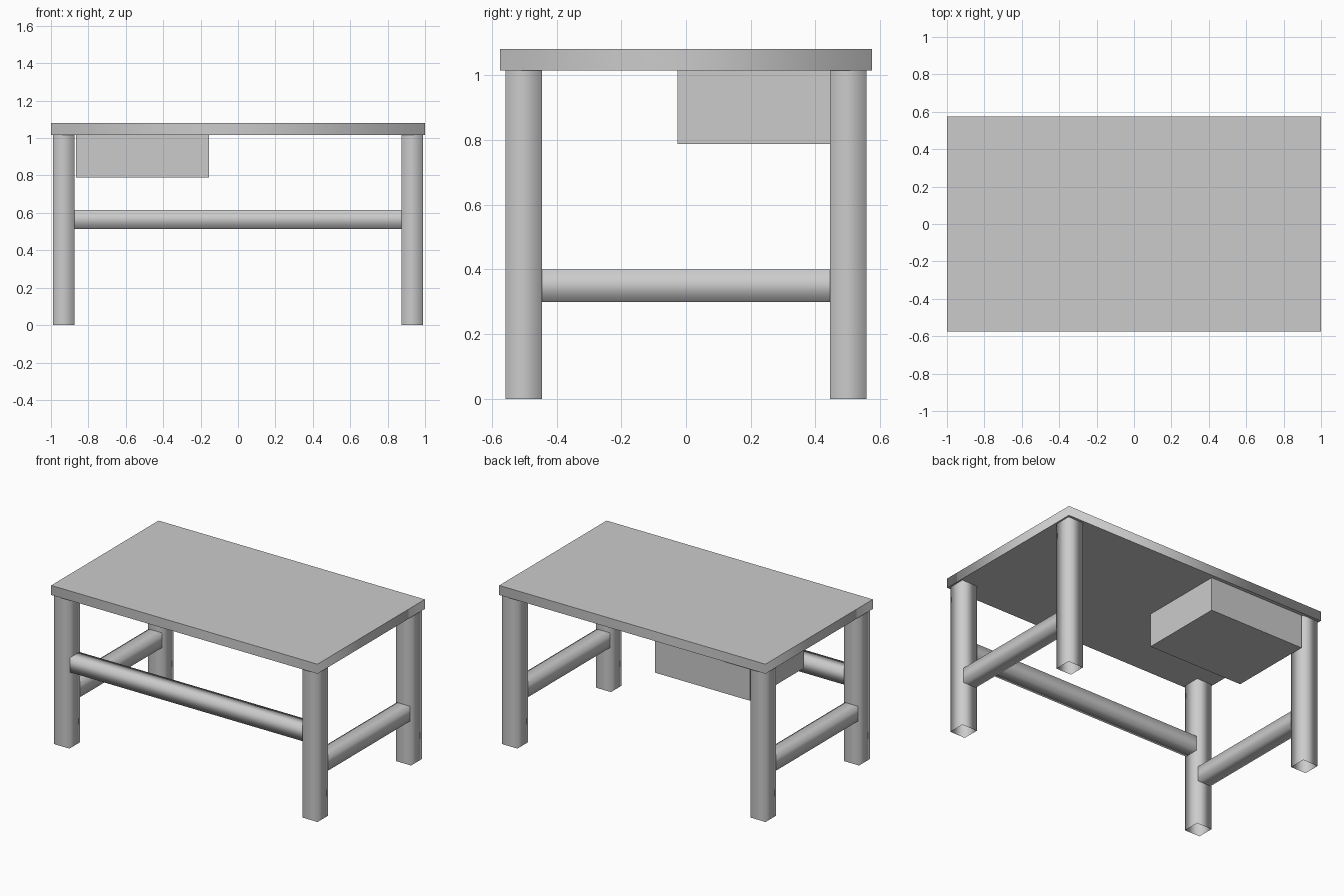
import bpy, bmesh
from mathutils import Vector

if "Cube" in bpy.data.objects:
    bpy.data.objects.remove(bpy.data.objects["Cube"])


def box(name, lo, hi, tube_axis=None, smooth_sides=False):
    """Box from corner to corner; tube_axis leaves that axis' two ends open."""
    lo, hi = Vector(lo), Vector(hi)
    size, mid = hi - lo, (hi + lo) / 2
    bm = bmesh.new()
    bmesh.ops.create_cube(bm, size=1)
    for v in bm.verts:
        v.co = mid + v.co * size
    bm.normal_update()
    if tube_axis is not None:
        ends = [f for f in bm.faces if abs(f.normal[tube_axis]) > 0.9]
        bmesh.ops.delete(bm, geom=ends, context='FACES_ONLY')
    for f in bm.faces:
        f.smooth = smooth_sides or tube_axis is not None
    if smooth_sides:
        # keep the flat top and bottom crisp, blend the rim
        for e in bm.edges:
            e.smooth = abs(e.verts[0].co.z - e.verts[1].co.z) > 1e-4
    mesh = bpy.data.meshes.new(name)
    bm.to_mesh(mesh)
    bm.free()
    obj = bpy.data.objects.new(name, mesh)
    bpy.context.collection.objects.link(obj)
    return obj


TOP_Z = 1.016                     # underside of the tabletop
LEG_X, LEG_Y, LEG_R = 0.932, 0.502, 0.057
BAR_R = 0.05                      # half thickness of stretchers


def centred(name, c, half, axis):
    c, half = Vector(c), Vector(half)
    return box(name, c - half, c + half, tube_axis=axis)


# Tabletop
box("tabletop", (-1, -0.576, TOP_Z), (1, 0.576, 1.081), smooth_sides=True)

# Four legs, open at the ends
for sx, side in ((-1, "left"), (1, "right")):
    for sy, end in ((-1, "front"), (1, "back")):
        centred(f"{end}_{side}_leg", (sx * LEG_X, sy * LEG_Y, TOP_Z / 2),
                (LEG_R, LEG_R, TOP_Z / 2), 2)
    # Side stretcher between the front and back leg
    centred(f"{side}_stretcher", (sx * LEG_X, 0, 0.35),
            (BAR_R, LEG_Y - LEG_R, BAR_R), 1)

# Front stretcher
centred("front_stretcher", (0, -LEG_Y, 0.565), (LEG_X - LEG_R, BAR_R, BAR_R), 0)

# Drawer box hung under the back left corner
box("drawer", (-0.866, -0.027, 0.788), (-0.154, 0.552, TOP_Z))
